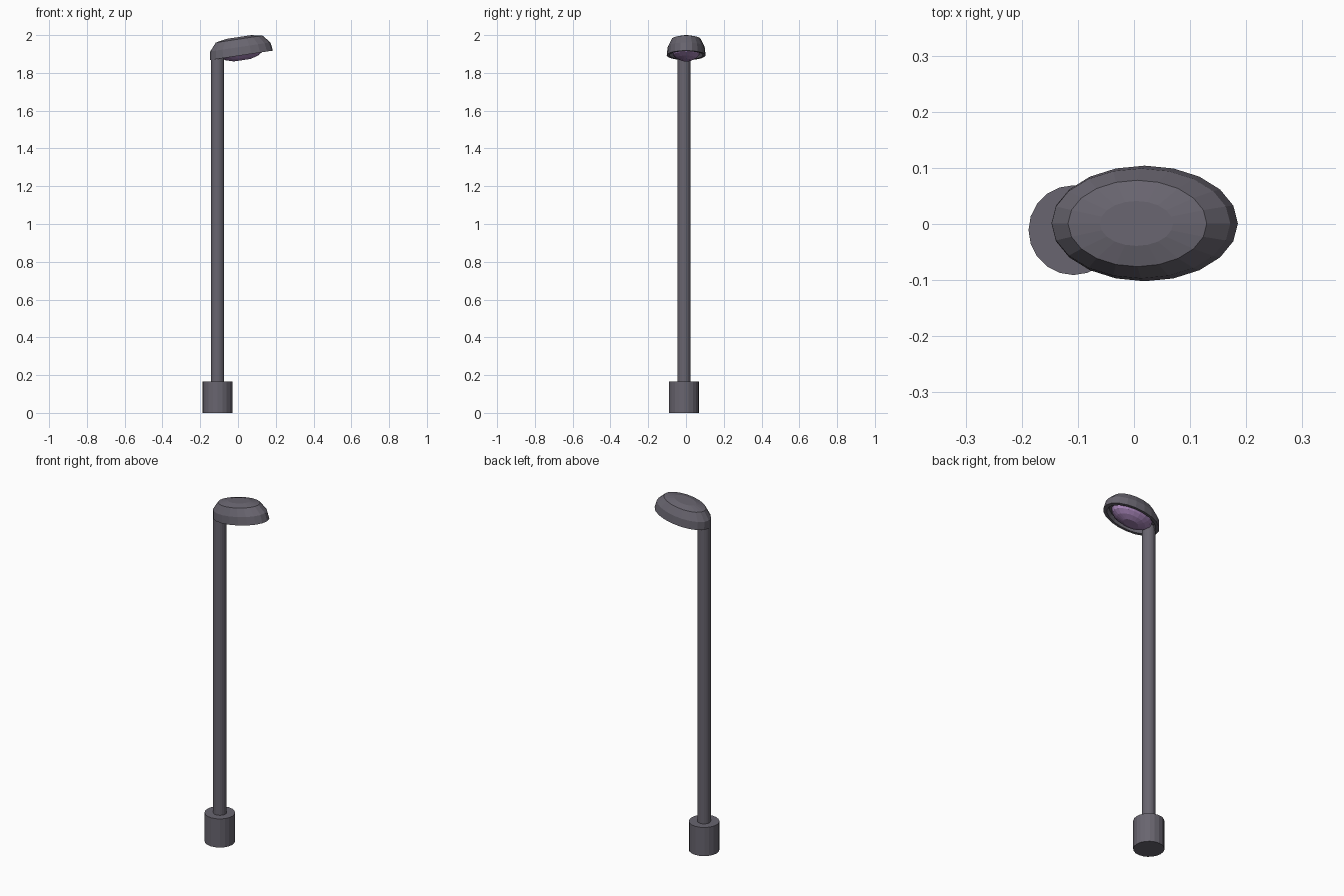
import bpy, bmesh, math
from mathutils import Matrix

if "Cube" in bpy.data.objects:
    bpy.data.objects.remove(bpy.data.objects["Cube"])

SIDES = 20
TILT = math.atan2(0.05, 0.332)


def material(name, color):
    m = bpy.data.materials.new(name)
    m.diffuse_color = color
    m.use_nodes = True
    m.node_tree.nodes["Principled BSDF"].inputs["Base Color"].default_value = m.diffuse_color
    return m


metal = material("dark_metal", (0.14, 0.13, 0.16, 1))
glass = material("violet_glass", (0.36, 0.22, 0.45, 1))


def lathe(name, rings, matrix, mat, cap_start=True, cap_end=True):
    """Stack elliptical rings (radius_x, radius_y, height) and skin them."""
    bm = bmesh.new()
    loops = []
    for a, b, h in rings:
        loops.append([bm.verts.new((a * math.cos(t), b * math.sin(t), h))
                      for t in (2 * math.pi * i / SIDES for i in range(SIDES))])
    for lo, hi in zip(loops, loops[1:]):
        for i in range(SIDES):
            j = (i + 1) % SIDES
            bm.faces.new((lo[i], lo[j], hi[j], hi[i]))
    if cap_start:
        bm.faces.new(loops[0][::-1])
    if cap_end:
        bm.faces.new(loops[-1])
    bmesh.ops.recalc_face_normals(bm, faces=bm.faces)
    me = bpy.data.meshes.new(name)
    bm.to_mesh(me)
    bm.free()
    me.materials.append(mat)
    ob = bpy.data.objects.new(name, me)
    ob.matrix_world = matrix
    bpy.context.collection.objects.link(ob)
    return ob


# Base and pole share one axis
axis = Matrix.Translation((-0.108, -0.011, 0))
lathe("base", [(0.08, 0.08, 0), (0.08, 0.08, 0.165)], axis, metal)
lathe("pole", [(0.035, 0.035, 0.16), (0.035, 0.035, 1.905)], axis, metal)

# Tilted lamp hood: recessed underside, lip, outer wall, stepped crown
head = Matrix.Translation((0.019, 0.001, 1.893)) @ Matrix.Rotation(-TILT, 4, 'Y')
lathe("lamp_hood", [
    (0.134, 0.082, 0.022), (0.146, 0.089, 0.0), (0.168, 0.103, 0.0),
    (0.161, 0.098, 0.045), (0.125, 0.077, 0.087), (0.066, 0.040, 0.098),
], head, metal)

# Domed lens under the hood
lathe("lens", [
    (0.122, 0.075, 0.024), (0.112, 0.069, 0.002),
    (0.086, 0.053, -0.014), (0.045, 0.028, -0.026),
], head, glass)
